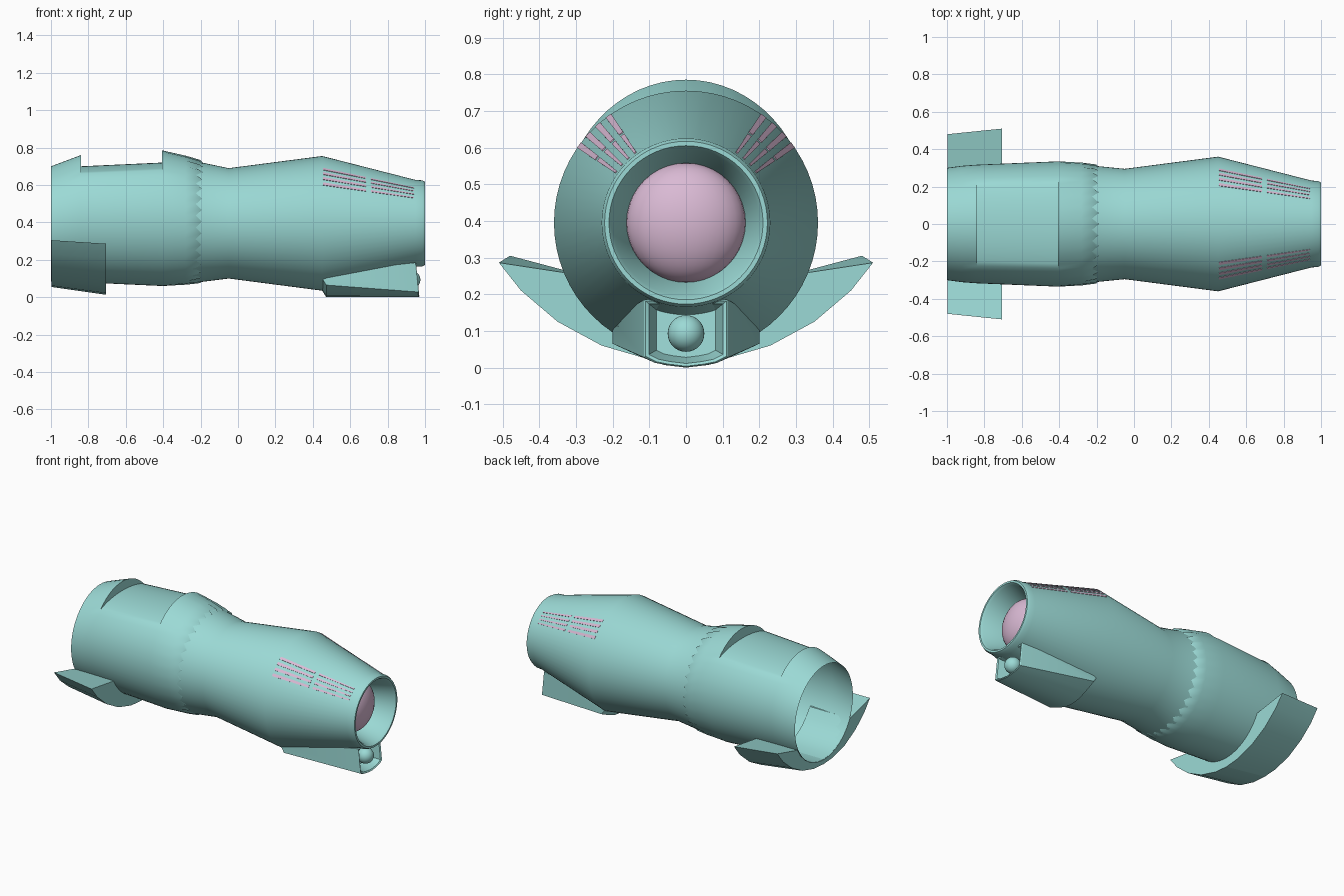
import bpy, bmesh, math
from mathutils import Vector

cube = bpy.data.objects.get("Cube")
if cube:
    bpy.data.objects.remove(cube, do_unlink=True)

SEG = 64
AXIS_Z = 0.395


def material(name, rgb):
    m = bpy.data.materials.new(name)
    m.use_nodes = True
    m.diffuse_color = (*rgb, 1)
    bsdf = next(n for n in m.node_tree.nodes if n.type == 'BSDF_PRINCIPLED')
    bsdf.inputs["Base Color"].default_value = (*rgb, 1)
    return m


TEAL = material("pale teal", (0.33, 0.70, 0.67))
PINK = material("pale pink", (0.70, 0.49, 0.66))


def finish(name, bm, mat, angle=35):
    bmesh.ops.remove_doubles(bm, verts=bm.verts, dist=0.0001)
    bmesh.ops.recalc_face_normals(bm, faces=bm.faces)
    me = bpy.data.meshes.new(name)
    bm.to_mesh(me)
    bm.free()
    me.materials.append(mat)
    ob = bpy.data.objects.new(name, me)
    bpy.context.collection.objects.link(ob)
    bpy.ops.object.select_all(action='DESELECT')
    ob.select_set(True)
    bpy.context.view_layer.objects.active = ob
    bpy.ops.object.shade_smooth_by_angle(angle=math.radians(angle))
    return ob


def loft(name, loops, mat, cap=(False, False), angle=35):
    """Skin a list of equal closed loops."""
    bm = bmesh.new()
    rings = [[bm.verts.new(p) for p in loop] for loop in loops]
    n = len(loops[0])
    for a, b in zip(rings, rings[1:]):
        for i in range(n):
            j = (i + 1) % n
            bm.faces.new((a[i], a[j], b[j], b[i]))
    if cap[0]:
        bm.faces.new(rings[0])
    if cap[1]:
        bm.faces.new(rings[-1])
    return finish(name, bm, mat, angle)


def ring(x, half_width, top, bottom, floor=None, ripple=0):
    """Elliptic section; floor flattens its top, ripple makes folds."""
    pts = []
    mid, half = (top + bottom) / 2, (top - bottom) / 2
    for i in range(SEG):
        k = i if i <= SEG // 2 else i - SEG
        a = math.tau * k / SEG
        wave = ripple * (-1) ** i
        z = mid + (half + wave * 0.2) * math.cos(a)
        y = (half_width + wave * 0.2) * math.sin(a)
        t = abs(k) / (SEG / 8)
        if floor and t < 1:
            edge = mid + half * math.cos(math.pi / 4)
            z = edge + (floor - edge) * (1 - t * t)
        pts.append((x + wave, y, z))
    return pts


def disc(x, r):
    return ring(x, r, AXIS_Z + r, AXIS_Z - r)


# Rear sleeve, open at the back, with a sunken panel on top and a folded cuff
loft("rear_sleeve", [
    ring(-1.0, 0.300, 0.70, 0.085),
    ring(-0.92, 0.311, 0.73, 0.082),
    ring(-0.84, 0.317, 0.76, 0.080),
    ring(-0.84, 0.317, 0.76, 0.080, floor=0.70),
    ring(-0.405, 0.335, 0.785, 0.060, floor=0.72),
    ring(-0.405, 0.335, 0.785, 0.060),
    ring(-0.28, 0.327, 0.755, 0.068, ripple=0.004),
    ring(-0.215, 0.316, 0.732, 0.078, ripple=0.012),
    ring(-0.185, 0.285, 0.700, 0.110, ripple=0.012),
], TEAL, angle=55)

# Front barrel: waist, flare, tapering nozzle, rounded lip and inner funnel
loft("front_barrel", [
    ring(-0.24, 0.314, 0.730, 0.076),
    ring(-0.05, 0.295, 0.690, 0.100),
    disc(0.45, 0.36), disc(0.95, 0.232), disc(0.985, 0.230),
    disc(1.0, 0.222), disc(1.0, 0.210), disc(0.985, 0.200),
    disc(0.85, 0.164), disc(0.80, 0.150),
], TEAL, angle=25)


# Lens dome and the small ball lamp under the nozzle
def ball(name, centre, scale, mat):
    bm = bmesh.new()
    bmesh.ops.create_uvsphere(bm, u_segments=32, v_segments=20, radius=1)
    for v in bm.verts:
        v.co = Vector(centre) + Vector(c * s for c, s in zip(v.co, scale))
    finish(name, bm, mat)


ball("lens_dome", (0.84, 0, AXIS_Z), (0.10, 0.163, 0.163), PINK)
ball("lamp_ball", (0.925, 0, 0.093), (0.05, 0.05, 0.05), TEAL)


def mirrored(x, half, lean=0):
    """Closed section from a right-hand half that starts on the centre line."""
    full = half + [(-y, z) for y, z in reversed(half) if y > 0]
    return [(x - lean * z, y, z) for y, z in full]


def shrunk(half, f, mid):
    return [(y * f, mid + (z - mid) * f) for y, z in half]


# Chin duct with a recessed mouth
back = [(0, 0.0), (0.06, 0.007), (0.13, 0.033), (0.2, 0.065), (0.2, 0.13), (0, 0.13)]
mouth = [(0, 0.0), (0.05, 0.006), (0.085, 0.013), (0.115, 0.028), (0.115, 0.185), (0, 0.185)]
inner = shrunk(mouth, 0.88, 0.093)
loft("chin_duct", [
    mirrored(0.45, [(y * 0.98, z + 0.035) for y, z in back]),
    mirrored(0.472, back),
    mirrored(0.965, mouth, 0.1),
    mirrored(0.970, shrunk(mouth, 0.96, 0.093), 0.1),
    mirrored(0.965, inner, 0.1),
    mirrored(0.890, shrunk(mouth, 0.70, 0.093), 0.1),
], TEAL, cap=(True, True), angle=30)


# Crescent skid with upswept fins wrapped under the rear
def crescent(x, outer):
    inside = []
    for i in range(6):
        a = math.radians(62 * (1 - i / 5))
        inside.append((0.309 * math.sin(a), AXIS_Z - 0.309 * math.cos(a)))
    left = outer + inside
    right = [(-y, z) for y, z in left]
    n = len(left)
    return [[(x, *p) for p in side] for side in (left, right)], n


keel_front = [(0, 0.013), (0.1, 0.022), (0.23, 0.06), (0.35, 0.125), (0.45, 0.21), (0.51, 0.286)]
keel_back = [(0, 0.055), (0.1, 0.062), (0.22, 0.095), (0.33, 0.155), (0.42, 0.23), (0.48, 0.305)]
front_sides, _ = crescent(-0.705, keel_front)
back_sides, _ = crescent(-0.998, keel_back)
for name, f, b in zip(("left_fin", "right_fin"), front_sides, back_sides):
    loft(name, [b, f], TEAL, cap=(True, True), angle=30)


# Vent slats: two runs of four tapering plates on each side of the nozzle
def slat_loop(x, angle, width, lift):
    r = 0.36 - (x - 0.45) * 0.256
    out = Vector((0, math.sin(angle), math.cos(angle)))
    side = Vector((0, math.cos(angle), -math.sin(angle))) * width / 2
    base = Vector((x, 0, AXIS_Z))
    return [base + out * (r + h) + side * s
            for h, s in ((-0.004, -1), (lift, -1), (lift, 1), (-0.004, 1))]


for side, label in ((1, "left"), (-1, "right")):
    for row in range(4):
        a = side * math.radians(36 + 6 * row)
        for run, (x0, x1, w0, w1) in enumerate(((0.455, 0.685, 0.018, 0.014),
                                                (0.71, 0.94, 0.013, 0.007))):
            loft(f"{label}_vent_slat_{run + 1}_{row + 1}",
                 [slat_loop(x0, a, w0, 0.002), slat_loop(x1, a, w1, 0.002)],
                 PINK, cap=(True, True))
